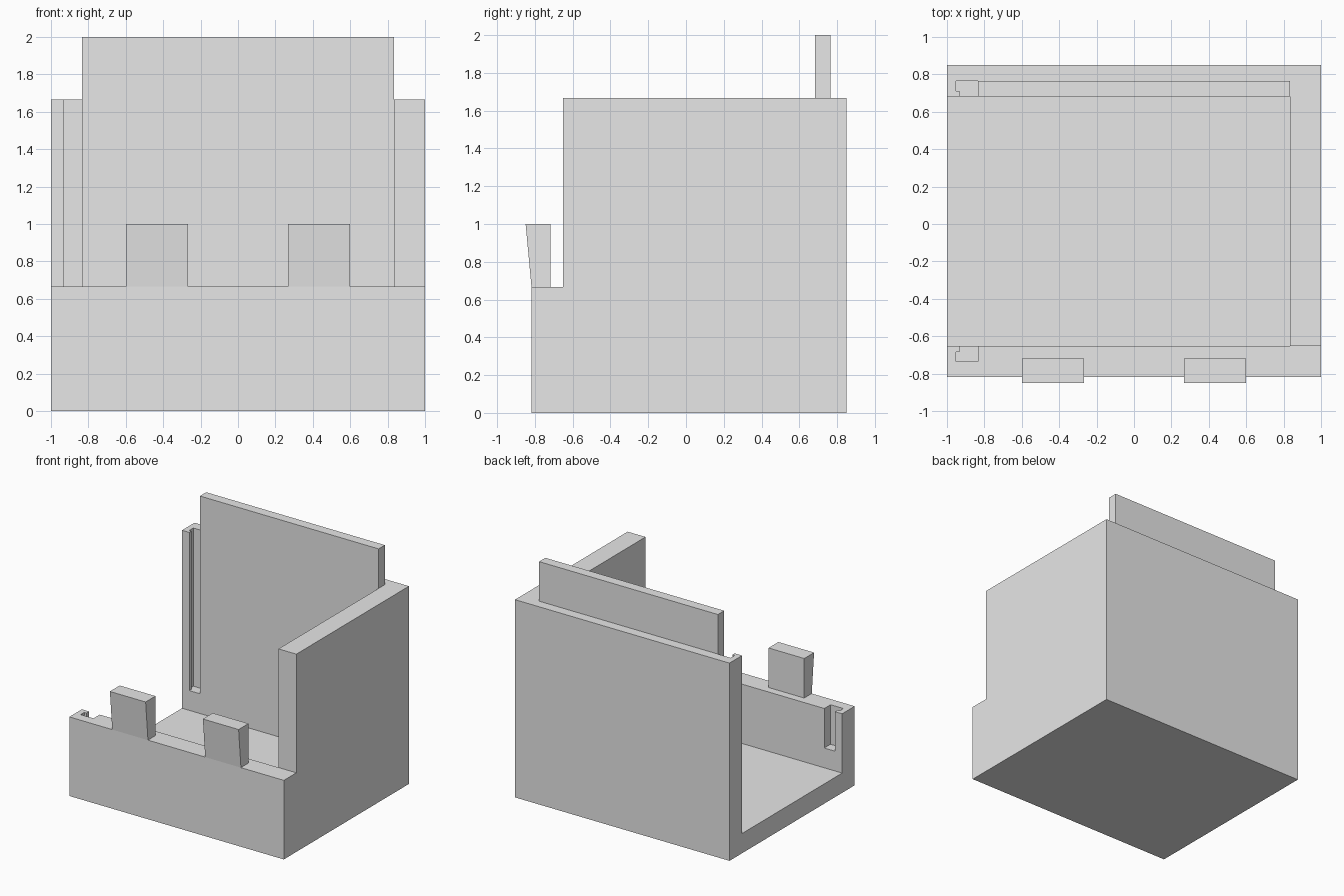
import bpy
import bmesh
from mathutils import Vector

cube = bpy.data.objects.get("Cube")
if cube:
    bpy.data.objects.remove(cube, do_unlink=True)

# Main dimensions
WALL = 1 / 6
FRONT, BACK = -0.818, 0.849
IN_FRONT, IN_BACK = FRONT + WALL, BACK - WALL
LOW, HIGH = 4 * WALL, 10 * WALL
INNER = 5 * WALL

grey = bpy.data.materials.new("plain grey")
grey.use_nodes = True
colour = (0.8, 0.8, 0.8, 1)
grey.diffuse_color = colour
grey.node_tree.nodes["Principled BSDF"].inputs["Base Color"].default_value = colour


def prism(name, outline, offset):
    """Extrude a closed planar outline along an offset."""
    bm = bmesh.new()
    face = bm.faces.new([bm.verts.new(p) for p in outline])
    made = bmesh.ops.extrude_face_region(bm, geom=[face], use_keep_orig=True)
    bmesh.ops.translate(bm, vec=Vector(offset),
                        verts=[v for v in made["geom"] if isinstance(v, bmesh.types.BMVert)])
    bmesh.ops.recalc_face_normals(bm, faces=bm.faces)
    mesh = bpy.data.meshes.new(name)
    bm.to_mesh(mesh)
    bm.free()
    mesh.materials.append(grey)
    obj = bpy.data.objects.new(name, mesh)
    bpy.context.collection.objects.link(obj)
    return obj


def box(name, x, y, z):
    base = [(x[0], y[0], z[0]), (x[1], y[0], z[0]), (x[1], y[1], z[0]), (x[0], y[1], z[0])]
    return prism(name, base, (0, 0, z[1] - z[0]))


def slot(name, face, direction, lip):
    """Upright groove with an undercut, open at the top of its wall."""
    plan = [(-INNER, -0.02), (-INNER, WALL / 2), (-0.953, WALL / 2),
            (-0.953, lip), (-0.932, lip), (-0.932, -0.02)]
    return prism(name, [(x, face + direction * d, 2 * WALL) for x, d in plan], (0, 0, 2))


# Box body: cavity open on one side, lowered front, grooves at the open side
body = box("box_body", (-1, 1), (FRONT, BACK), (0, HIGH))
cutters = [
    box("cavity_cutter", (-1.2, INNER), (IN_FRONT, IN_BACK), (WALL, 2.2)),
    box("front_cutter", (-1.2, 1.2), (-1.2, IN_FRONT), (LOW, 2.2)),
    slot("front_slot_cutter", IN_FRONT, -1, 0.034),
    slot("back_slot_cutter", IN_BACK, 1, 0.028),
]
for cutter in cutters:
    cut = body.modifiers.new(cutter.name, "BOOLEAN")
    cut.operation = "DIFFERENCE"
    cut.solver = "EXACT"
    cut.object = cutter

# Apply the cuts and discard the cutters
bpy.context.view_layer.update()
evaluated = body.evaluated_get(bpy.context.evaluated_depsgraph_get())
carved = bpy.data.meshes.new_from_object(evaluated)
body.modifiers.clear()
body.data = carved
for cutter in cutters:
    bpy.data.objects.remove(cutter, do_unlink=True)

# Raised panel on the back wall
box("back_panel", (-INNER, INNER), (IN_BACK, IN_BACK + WALL / 2), (HIGH, 2))

# Front tabs leaning outward
for name, x in (("right_front_tab", -0.6), ("left_front_tab", 0.267)):
    side = [(x, FRONT, LOW), (x, -0.718, LOW), (x, -0.718, 1), (x, -0.849, 1)]
    prism(name, side, (0.333, 0, 0))
